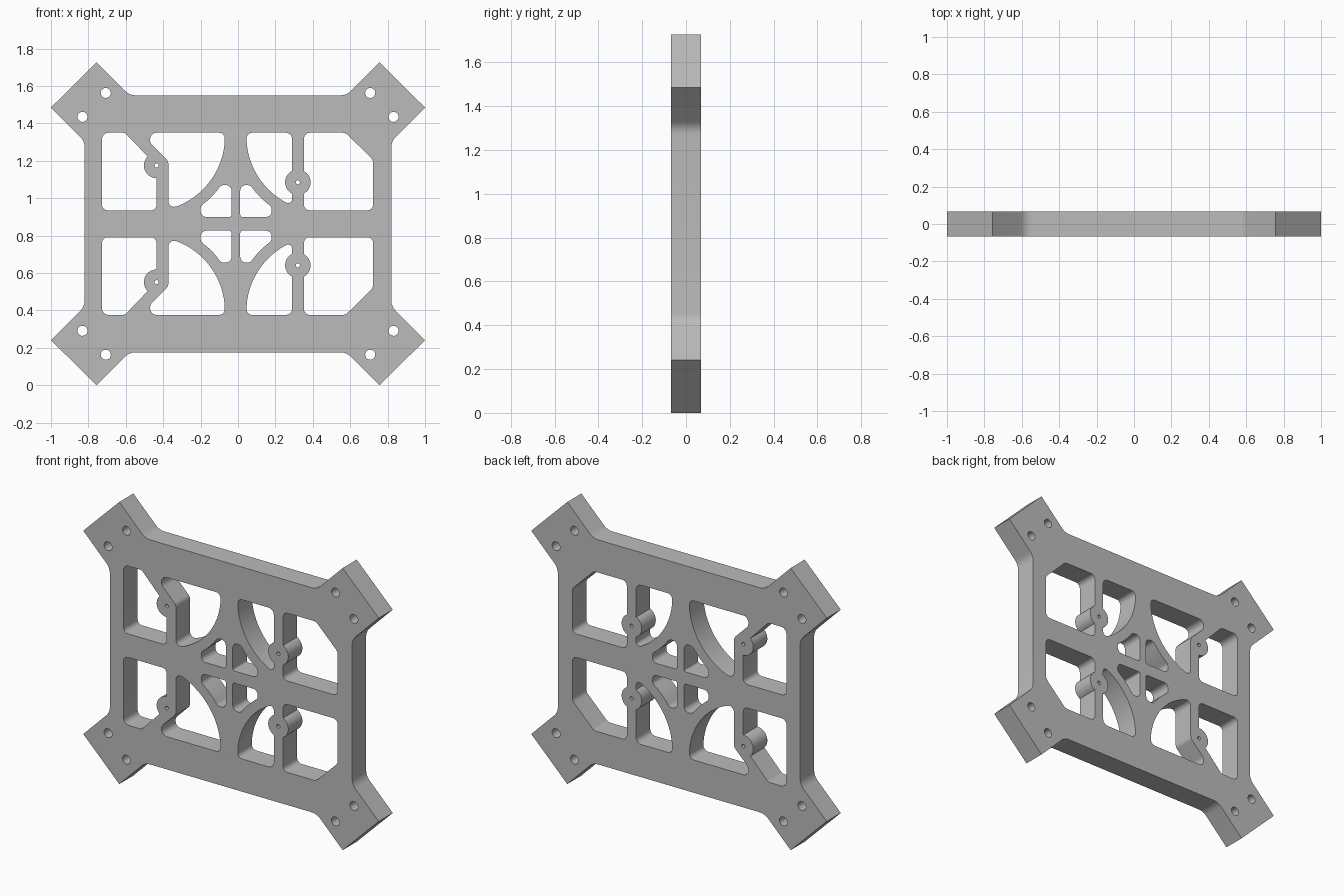
import bpy, bmesh
from math import sin, cos, acos, asin, pi, tan, sqrt
from mathutils import Vector, Matrix

cube = bpy.data.objects.get("Cube")
if cube:
    bpy.data.objects.remove(cube, do_unlink=True)

MID = 0.863      # height of the horizontal mirror line
HALF = 0.068     # half of the plate thickness
BOSS = 0.068     # radius of the screw bosses


def arc(cx, cz, r, a0, a1, n=16):
    """Sharp points along an arc, angles in radians."""
    return [(cx + r * cos(a0 + (a1 - a0) * i / n),
             cz + r * sin(a0 + (a1 - a0) * i / n), 0) for i in range(n + 1)]


def fillet(points, steps=6):
    """Round each (x, z, radius) corner of a closed outline."""
    out = []
    for i, (x, z, r) in enumerate(points):
        p = Vector((x, z))
        if r == 0:
            out.append(p)
            continue
        a = Vector(points[i - 1][:2]) - p
        b = Vector(points[(i + 1) % len(points)][:2]) - p
        half = a.angle(b) / 2
        t = min(r / tan(half), 0.95 * a.length, 0.95 * b.length)
        r = t * tan(half)
        a.normalize()
        b.normalize()
        mid = (a + b).normalized()
        centre = p + mid * (r / sin(half))
        side = (a - b).normalized()
        sweep = pi / 2 - half
        for k in range(steps + 1):
            w = sweep * (1 - 2 * k / steps)
            out.append(centre - mid * (r * cos(w)) + side * (r * sin(w)))
    return out


def flip(points):
    return [(x, 2 * MID - z, r) for x, z, r in points]


def circle(x, z, r):
    return arc(x, z, r, 0, 2 * pi * 23 / 24, 23)


# Outer outline: one quarter mirrored to all four corners
quarter = [(0.82, 1.305, 0.08), (1, 1.485, 0), (0.756, 1.726, 0), (0.58, 1.55, 0.08)]
upper = quarter + [(-x, z, r) for x, z, r in reversed(quarter)]
loops = [upper + list(reversed(flip(upper)))]

# Large arcs around which the middle windows are drawn
RX, LX, CZ, R = 0.445, -0.47, 1.33, 0.4
RB, LB = (0.32, 1.085), (-0.435, 1.175)

# Right outer window with chamfer and boss bulge
s = asin(0.033 / BOSS)
right_outer = [(0.353, 1.35, 0.03), (0.575, 1.35, 0.04), (0.722, 1.205, 0.04),
               (0.722, 0.935, 0.03), (0.353, 0.935, 0.03)]
right_outer += arc(*RB, BOSS, s - pi / 2, pi / 2 - s)

# Right middle window with curved side and boss bulge
s = asin(0.03 / BOSS)
corner = CZ - sqrt(R * R - (RX - 0.29) ** 2)
right_mid = [(0.29, 1.35, 0.035), (0.045, 1.35, 0.03)]
right_mid += arc(RX, CZ, R, pi + 0.1, pi * 1.5 - 0.49, 24)
right_mid += [(0.29, corner, 0.022)]
right_mid += arc(*RB, BOSS, 1.5 * pi - s, pi / 2 + s)

# Left middle window
corner = CZ - sqrt(R * R - (LX + 0.372) ** 2)
left_mid = [(-0.47, 1.35, 0.035), (-0.07, 1.35, 0.03)]
left_mid += arc(LX, CZ, R, -0.1, 0.39 - pi / 2, 24)
left_mid += [(-0.372, corner, 0.03), (-0.372, 1.197, 0.04), (-0.47, 1.295, 0.04)]

# Left outer window with slanted strut and boss bulge
left_outer = [(-0.727, 1.35, 0.035), (-0.605, 1.35, 0.03)]
left_outer += arc(*LB, BOSS, pi * 0.75, pi * 1.5)
left_outer += [(-0.435, 0.935, 0.03), (-0.727, 0.935, 0.03)]


# Small central windows, curved along the large arcs
def small(cx, side, inner, outer):
    r, low, high = 0.46, 0.9, 1.07
    top = acos((CZ - high) / r)
    end = asin(abs(cx - outer) / r)
    pts = [(inner, low, 0.012), (outer, low, 0.03),
           (outer, CZ - r * cos(end), 0.03)]
    for i in range(7):
        a = end + 0.08 + (top - end - 0.16) * i / 6
        pts.append((cx - side * r * sin(a), CZ - r * cos(a), 0))
    return pts + [(cx - side * r * sin(top), high, 0.03), (inner, high, 0.03)]


windows = [right_outer, right_mid, left_mid, left_outer,
           small(RX, 1, 0.012, 0.18), small(LX, -1, -0.035, -0.2)]

# Screw holes in corner lugs and bosses
for sx in (-1, 1):
    windows += [circle(sx * 0.707, 1.563, 0.027), circle(sx * 0.832, 1.435, 0.027)]
windows += [circle(*RB, 0.011), circle(*LB, 0.011)]
for w in windows:
    loops += [w, flip(w)]

# Filled, extruded curve becomes the plate
curve = bpy.data.curves.new("plate_profile", 'CURVE')
curve.dimensions = '2D'
curve.fill_mode = 'BOTH'
curve.extrude = HALF
for loop in loops:
    pts = fillet(loop)
    sp = curve.splines.new('POLY')
    sp.points.add(len(pts) - 1)
    for q, p in zip(sp.points, pts):
        q.co = (p.x, p.y, 0, 1)
    sp.use_cyclic_u = True
helper = bpy.data.objects.new("plate_profile", curve)
bpy.context.collection.objects.link(helper)
bpy.context.view_layer.update()
deps = bpy.context.evaluated_depsgraph_get()
mesh = bpy.data.meshes.new_from_object(helper.evaluated_get(deps))
bpy.data.objects.remove(helper, do_unlink=True)
mesh.transform(Matrix.Rotation(pi / 2, 4, 'X'))

bm = bmesh.new()
bm.from_mesh(mesh)
bmesh.ops.remove_doubles(bm, verts=bm.verts, dist=0.0002)
bmesh.ops.recalc_face_normals(bm, faces=bm.faces)
bm.to_mesh(mesh)
bm.free()

plate = bpy.data.objects.new("mounting_plate", mesh)
bpy.context.collection.objects.link(plate)

# Material
grey = bpy.data.materials.new("plain_grey")
grey.use_nodes = True
colour = (0.5, 0.5, 0.5, 1)
grey.diffuse_color = colour
grey.node_tree.nodes["Principled BSDF"].inputs["Base Color"].default_value = colour
mesh.materials.clear()
mesh.materials.append(grey)

bpy.ops.object.select_all(action='DESELECT')
plate.select_set(True)
bpy.context.view_layer.objects.active = plate
bpy.ops.object.shade_smooth_by_angle(angle=pi / 6)
